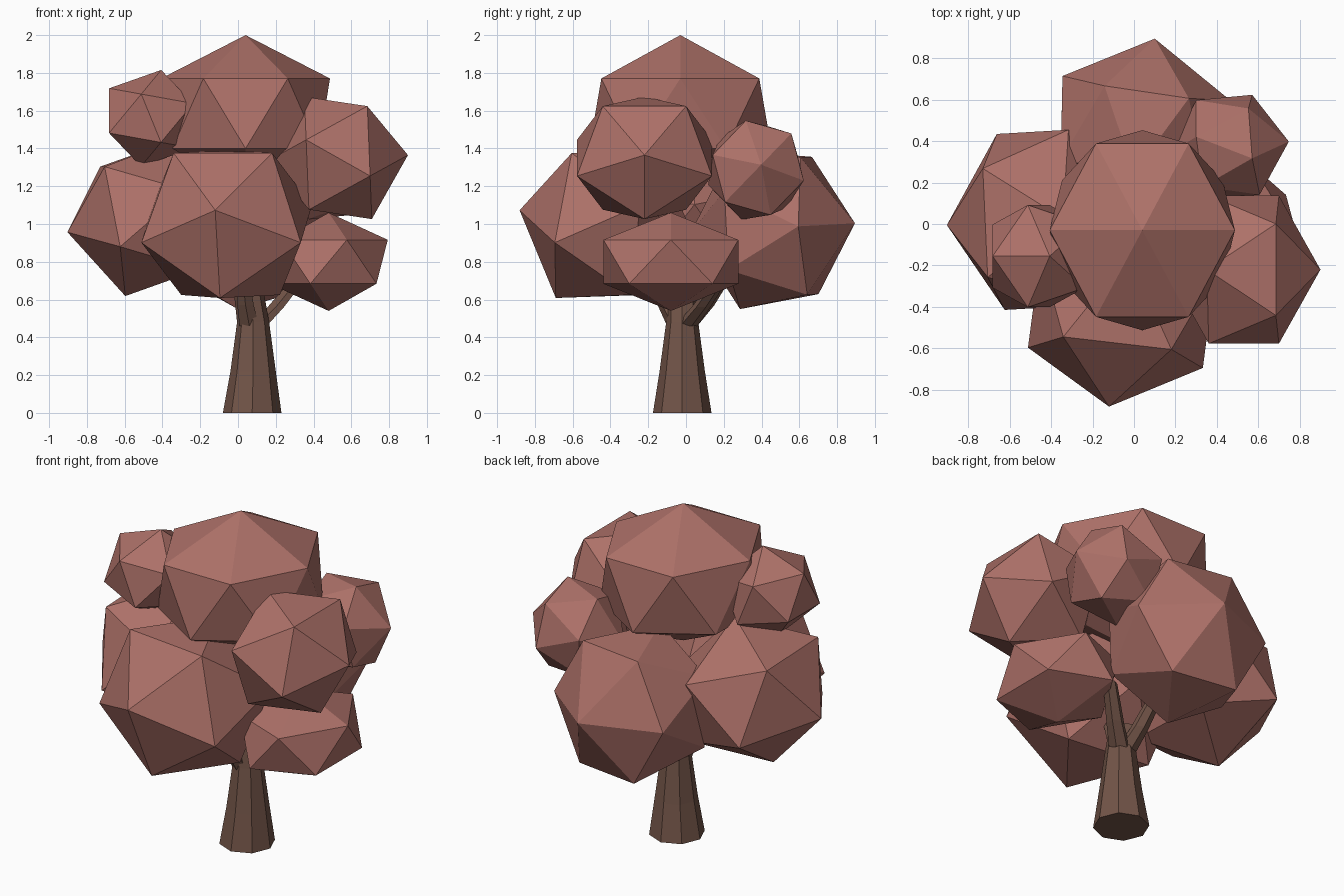
import bpy, bmesh
from math import sin, cos, pi
from mathutils import Vector, Matrix

if "Cube" in bpy.data.objects:
    bpy.data.objects.remove(bpy.data.objects["Cube"])


def material(name, rgb):
    m = bpy.data.materials.new(name)
    m.diffuse_color = (*rgb, 1)
    m.use_nodes = True
    m.node_tree.nodes["Principled BSDF"].inputs["Base Color"].default_value = m.diffuse_color
    return m


LEAF = material("leaf_red", (0.42, 0.165, 0.14))
BARK = material("bark_brown", (0.17, 0.09, 0.065))


def add_object(name, bm, mat):
    bmesh.ops.recalc_face_normals(bm, faces=bm.faces)
    me = bpy.data.meshes.new(name)
    bm.to_mesh(me)
    bm.free()
    me.materials.append(mat)
    ob = bpy.data.objects.new(name, me)
    bpy.context.collection.objects.link(ob)
    return ob


def foliage(name, centre, radii, pole, side, n=5):
    """Faceted ball: two poles and two staggered rings of n corners (n=5 is an icosahedron).
    One pole points along pole, one corner of its ring towards side."""
    z = Vector(pole).normalized()
    s = Vector(side)
    x = (s - z * s.dot(z)).normalized()
    rot = Matrix((x, z.cross(x), z)).transposed().to_4x4()
    bm = bmesh.new()
    top, bottom = bm.verts.new((0, 0, 1)), bm.verts.new((0, 0, -1))
    a = [bm.verts.new((0.894 * cos(2 * pi * i / n), 0.894 * sin(2 * pi * i / n), 0.447)) for i in range(n)]
    b = [bm.verts.new((0.894 * cos(2 * pi * (i + .5) / n), 0.894 * sin(2 * pi * (i + .5) / n), -0.447))
         for i in range(n)]
    for i in range(n):
        j = (i + 1) % n
        for f in ((top, a[i], a[j]), (a[i], b[i], a[j]), (a[j], b[i], b[j]), (bottom, b[j], b[i])):
            bm.faces.new(f)
    bm.transform(Matrix.Translation(centre) @ Matrix.Diagonal((*radii, 1)) @ rot)
    add_object(name, bm, LEAF)


def limb(name, rings, sides=8):
    """Tapered limb lofted through (centre, radius) rings, level cross-sections."""
    bm = bmesh.new()
    loops = []
    for c, r in rings:
        circ = bmesh.ops.create_circle(bm, segments=sides, radius=r,
                                       matrix=Matrix.Translation(c))
        loops.append(circ["verts"])
    for a, b in zip(loops, loops[1:]):
        for i in range(sides):
            j = (i + 1) % sides
            bm.faces.new((a[i], a[j], b[j], b[i]))
    bm.faces.new(loops[0])
    bm.faces.new(loops[-1])
    add_object(name, bm, BARK)


# Foliage clumps
foliage("foliage_top", (0.04, -0.03, 1.585), (0.50, 0.54, 0.415), (0, 0, 1), (1, 0, 0), 6)
foliage("foliage_front", (-0.06, -0.42, 1.0), (0.50, 0.47, 0.48), (-0.12, -0.97, 0.15), (0, 0, -1))
foliage("foliage_right", (0.53, -0.22, 1.35), (0.37, 0.42, 0.37), (1, 0, 0.04), (0, 0, -1))
foliage("foliage_left", (-0.47, 0.02, 1.03), (0.44, 0.50, 0.43), (-0.98, -0.05, -0.17), (0, 0, -1))
foliage("foliage_upper_left", (-0.46, -0.155, 1.56), (0.28, 0.29, 0.26), (0.19, 0, 0.98), (-0.8, 0, 0.57))
foliage("foliage_back", (0.03, 0.46, 0.98), (0.46, 0.44, 0.47), (0.15, 0.97, 0.05), (1, 0, 0), 6)
foliage("foliage_back_right", (0.46, 0.37, 1.285), (0.29, 0.28, 0.29), (1, 0.1, 0.1), (0, 0.7, 0.7), 6)
foliage("foliage_low_right", (0.48, -0.08, 0.80), (0.35, 0.42, 0.26), (0, 0, 1), (1, 0, 0))

# Trunk and branches
limb("trunk", [((0.075, -0.02, 0), 0.155), ((0.08, -0.02, 0.22), 0.12),
               ((0.08, -0.02, 0.48), 0.085), ((0.06, -0.02, 0.62), 0.08)])
limb("branch_right", [((0.10, 0.0, 0.46), 0.06), ((0.20, 0.08, 0.56), 0.05), ((0.33, 0.19, 0.72), 0.04)], 6)
limb("branch_front", [((0.06, -0.04, 0.46), 0.06), ((0.04, -0.10, 0.57), 0.05), ((0.02, -0.18, 0.75), 0.04)], 6)
limb("branch_back", [((0.07, 0.0, 0.46), 0.06), ((0.05, 0.10, 0.57), 0.05), ((0.02, 0.22, 0.75), 0.04)], 6)
